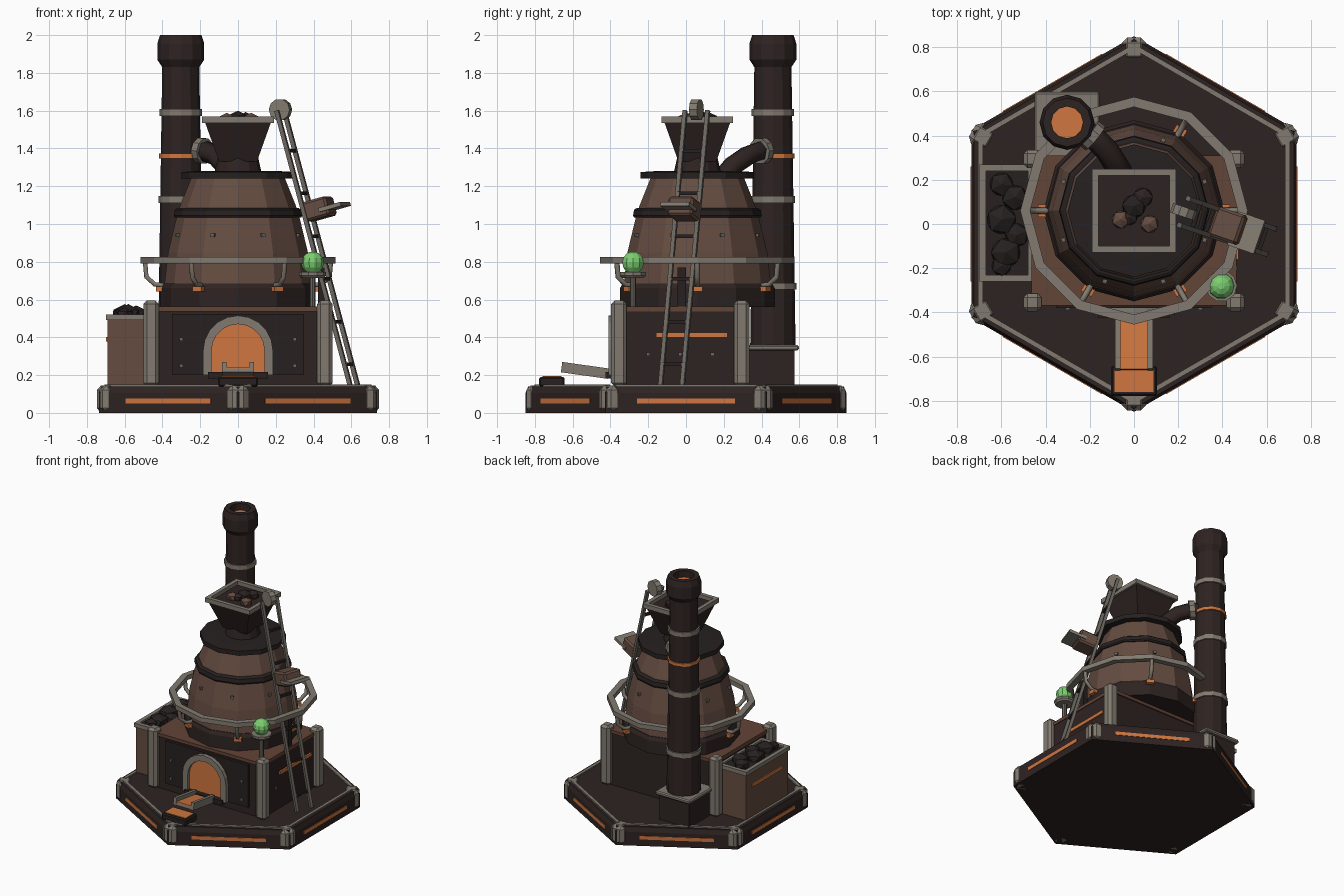
import bpy, bmesh, math, random
from mathutils import Vector, Matrix

cube = bpy.data.objects.get("Cube")
if cube:
    bpy.data.objects.remove(cube, do_unlink=True)
random.seed(4)


def material(name, r, g, b):
    m = bpy.data.materials.new(name)
    m.use_nodes = True
    m.diffuse_color = (r, g, b, 1)
    m.node_tree.nodes["Principled BSDF"].inputs["Base Color"].default_value = (r, g, b, 1)
    return m


DARK = material("dark brick", .027, .017, .0155)
BAND = material("black iron", .02, .015, .0145)
BROWN = material("brown brick", .13, .073, .053)
RUST = material("rusty slab", .125, .058, .038)
GREY = material("stone grey", .22, .195, .16)
STEEL = material("dull steel", .15, .135, .115)
ORANGE = material("glowing orange", .62, .18, .05)
GREEN = material("green glass", .2, .62, .16)


def finish(name, bm, mat):
    bmesh.ops.recalc_face_normals(bm, faces=bm.faces)
    me = bpy.data.meshes.new(name)
    bm.to_mesh(me)
    bm.free()
    me.materials.append(mat)
    ob = bpy.data.objects.new(name, me)
    bpy.context.collection.objects.link(ob)
    return ob


def box(name, loc, size, mat, rot=None, bevel=0):
    bm = bmesh.new()
    bmesh.ops.create_cube(bm, size=1)
    bmesh.ops.scale(bm, vec=size, verts=bm.verts)
    if bevel:
        bmesh.ops.bevel(bm, geom=bm.edges[:], offset=bevel, segments=1, affect='EDGES')
    m = Matrix.Translation(loc) @ (rot or Matrix.Identity(4))
    bmesh.ops.transform(bm, matrix=m, verts=bm.verts)
    return finish(name, bm, mat)


def beam(name, a, b, thick, mat):
    a, b = Vector(a), Vector(b)
    rot = (b - a).to_track_quat('Z', 'Y').to_matrix().to_4x4()
    return box(name, (a + b) / 2, (thick, thick, (b - a).length), mat, rot)


def lathe(name, profile, mat, centre=(0, 0, 0), sides=12, phase=0, rot=None, closed=False):
    """Turn (radius, height) points; closed joins the last ring to the first."""
    bm = bmesh.new()
    rings = []
    for r, z in profile:
        angles = [phase + math.tau * i / sides for i in range(sides)]
        rings.append([bm.verts.new((r * math.cos(t), r * math.sin(t), z)) for t in angles])
    pairs = list(zip(rings, rings[1:])) + ([(rings[-1], rings[0])] if closed else [])
    for lo, hi in pairs:
        for i in range(sides):
            j = (i + 1) % sides
            bm.faces.new((lo[i], lo[j], hi[j], hi[i]))
    if not closed:
        bm.faces.new(rings[0])
        bm.faces.new(rings[-1])
    m = Matrix.Translation(centre) @ (rot or Matrix.Identity(4))
    bmesh.ops.transform(bm, matrix=m, verts=bm.verts)
    return finish(name, bm, mat)


def pipe(name, points, radius, mat):
    cu = bpy.data.curves.new(name, 'CURVE')
    cu.dimensions = '3D'
    cu.bevel_depth, cu.bevel_resolution, cu.use_fill_caps = radius, 1, True
    sp = cu.splines.new('POLY')
    sp.points.add(len(points) - 1)
    for p, co in zip(sp.points, points):
        p.co = (*co, 1)
    cu.materials.append(mat)
    ob = bpy.data.objects.new(name, cu)
    bpy.context.collection.objects.link(ob)
    return ob


def rock(name, loc, r, mat):
    bm = bmesh.new()
    bmesh.ops.create_icosphere(bm, subdivisions=1, radius=r)
    m = Matrix.Translation(loc) @ Matrix.Rotation(random.random() * 6, 4, 'Z') @ Matrix.Diagonal((1, 1, .75, 1))
    bmesh.ops.transform(bm, matrix=m, verts=bm.verts)
    return finish(name, bm, mat)


def arch(name, r_in, r_out, z0, zc, y_front, y_back, mat):
    """Round-topped frame, or a solid panel when r_in is 0."""
    def outline(r):
        arc = [(r * math.cos(math.pi * i / 10), zc + r * math.sin(math.pi * i / 10)) for i in range(11)]
        return [(r, z0)] + arc + [(-r, z0)]
    bm = bmesh.new()
    out = [bm.verts.new((x, y_front, z)) for x, z in outline(r_out)]
    if r_in:
        inn = [bm.verts.new((x, y_front, z)) for x, z in outline(r_in)]
        faces = [bm.faces.new((out[i], out[i + 1], inn[i + 1], inn[i])) for i in range(len(out) - 1)]
    else:
        faces = [bm.faces.new(out)]
    ext = bmesh.ops.extrude_face_region(bm, geom=faces, use_keep_orig=True)
    moved = [v for v in ext["geom"] if isinstance(v, bmesh.types.BMVert)]
    bmesh.ops.translate(bm, vec=(0, y_back - y_front, 0), verts=moved)
    return finish(name, bm, mat)


def rim(name, cx, cy, hx, hy, z, w, h, mat):
    for s in (-1, 1):
        box(name + "_side", (cx + s * (hx - w / 2), cy, z), (w, 2 * hy, h), mat)
        box(name + "_end", (cx, cy + s * (hy - w / 2), z), (2 * hx - 2 * w, w, h), mat)


# Hexagonal base with corner blocks, top trim and glowing slots
lathe("base", [(.85, 0), (.85, .105), (.835, .14)], DARK, sides=6, phase=math.pi / 6)
for i in range(6):
    corner = Matrix.Rotation(math.radians(30 + 60 * i), 4, 'Z')
    side = Matrix.Rotation(math.radians(60 * i), 4, 'Z')
    box("base_corner", corner @ Vector((.79, 0, .073)), (.11, .11, .146), GREY, corner, .025)
    box("base_trim", side @ Vector((.695, 0, .142)), (.022, .76, .016), GREY, side)
    box("base_slot", side @ Vector((.735, 0, .064)), (.01, .52, .026), ORANGE, side)

# Square firebox
CY = -.03
box("firebox", (0, CY, .34), (.92, .66, .4), DARK)
box("firebox_top", (0, CY, .55), (.93, .68, .025), RUST)
box("front_panel", (0, -.365, .362), (.7, .03, .325), BAND)
for x in (-.46, .46):
    for y in (-.355, .295):
        box("corner_post", (x, y, .367), (.082, .082, .455), GREY, bevel=.018)
for x in (-.3, .3):
    for z in (.25, .39):
        box("panel_rivet", (x, -.383, z), (.02, .012, .02), STEEL)
for s in (-1, 1):
    box("side_slot", (s * .462, .03, .412), (.02, .38, .025), ORANGE)
    for y in (-.2, -.03, .14):
        box("side_rivet", (s * .462, y, .31), (.012, .02, .02), STEEL)

# Furnace mouth, pouring chute and casting tray
arch("mouth_frame", .14, .185, .2, .33, -.41, -.37, GREY)
arch("mouth_glow", 0, .142, .2, .33, -.388, -.37, ORANGE)
box("mouth_sill", (0, -.395, .2), (.32, .06, .035), BAND)
tilt = Matrix.Rotation(math.radians(-8), 4, 'X')
chute = Vector((0, -.535, .225))
box("chute_floor", chute + Vector((0, 0, -.017)), (.165, .25, .02), GREY, tilt)
box("chute_metal", chute + Vector((0, 0, -.004)), (.125, .248, .008), ORANGE, tilt)
for s in (-1, 1):
    box("chute_wall", chute + Vector((s * .074, 0, 0)), (.024, .25, .055), GREY, tilt)
box("casting_tray", (0, -.71, .165), (.21, .135, .05), BAND, bevel=.008)
box("cast_metal", (0, -.71, .19), (.175, .1, .008), ORANGE)

# Fuel bin
box("fuel_bin", (-.575, .005, .325), (.23, .51, .36), BROWN)
box("bin_fill", (-.575, .005, .503), (.2, .47, .012), BAND)
rim("bin_rim", -.575, .005, .125, .265, .507, .03, .03, GREY)
box("bin_slot", (-.692, .005, .39), (.012, .36, .025), ORANGE)
for x, y, r in [(-.6, .02, .075), (-.58, -.13, .075), (-.6, .18, .06), (-.54, .12, .065),
                (-.53, -.05, .06), (-.6, -.19, .05)]:
    rock("coal", (x, y, .52), r, BAND)

# Banded kiln
K = Vector((0, .06, 0))
lathe("kiln_foot", [(.41, .56), (.41, .66), (.395, .685)], DARK, K)
lathe("kiln_body", [(.39, .68), (.37, .85), (.322, 1.05), (.305, 1.1), (.245, 1.25)], BROWN, K)
lathe("kiln_band", [(.335, 1.035), (.34, 1.045), (.335, 1.075), (.32, 1.085)], BAND, K)
lathe("kiln_cap", [(.3, 1.24), (.3, 1.275), (.22, 1.28)], BAND, K)
lathe("kiln_neck", [(.125, 1.27), (.105, 1.36)], DARK, K)
for i in range(8):
    turn = Matrix.Rotation(math.radians(22.5 + 45 * i), 4, 'Z')
    box("kiln_rivet", K + turn @ Vector((.342, 0, .94)), (.025, .02, .02), STEEL, turn)

# Ring rail on brackets
lathe("ring_rail", [(.515, .79), (.515, .825), (.47, .825), (.47, .79)], GREY, K, closed=True)
for i in range(6):
    turn = Matrix.Rotation(math.radians(60 * i), 4, 'Z')
    path = [(.492, 0, .8), (.485, 0, .72), (.44, 0, .68), (.39, 0, .675)]
    pipe("rail_bracket", [K + turn @ Vector(p) for p in path], .014, GREY)
    box("bracket_foot", K + turn @ Vector((.415, 0, .655)), (.04, .055, .026), ORANGE, turn)

# Hopper with ore
R2 = math.sqrt(2)
lathe("hopper", [(.1 * R2, 1.33), (.175 * R2, 1.54)], DARK, K, 4, math.pi / 4)
rim("hopper_rim", 0, .06, .19, .19, 1.552, .03, .034, GREY)
for x, y, r, m in [(0, .08, .06, BAND), (-.06, .02, .045, BROWN), (.07, 0, .045, BROWN),
                   (.04, .12, .05, DARK), (-.02, .03, .04, DARK)]:
    rock("ore", (x, y, 1.555), r, m)

# Chimney
C = Vector((-.303, .46, 0))
box("chimney_foot", C + Vector((0, -.01, .235)), (.25, .25, .2), DARK)
box("chimney_plinth", C + Vector((0, -.01, .345)), (.295, .295, .03), GREY, bevel=.008)
lathe("chimney_stack", [(.12, .36), (.098, 1.85)], DARK, C)
lathe("chimney_top", [(.098, 1.83), (.124, 1.87), (.124, 1.955), (.11, 2), (.072, 2), (.072, 1.9)], DARK, C)
lathe("chimney_glow", [(.073, 1.94), (.073, 1.95)], ORANGE, C)
for z, r, m in [(.67, .125, GREY), (1.13, .117, GREY), (1.59, .112, GREY), (1.36, .115, ORANGE)]:
    h = .018 if m is GREY else .012
    lathe("chimney_band", [(r, z - h), (r, z + h)], m, C)

# Flue pipe
pipe("flue", [(-.05, .2, 1.25), (-.07, .25, 1.31), (-.12, .33, 1.365), (-.19, .4, 1.39), (-.3, .46, 1.39)], .055, DARK)
aim = Vector((-.11, .09, .015)).to_track_quat('Z', 'Y').to_matrix().to_4x4()
lathe("flue_collar", [(.07, -.02), (.07, .02)], GREY, (-.19, .4, 1.388), 10, 0, aim)

# Inclined skip hoist
rails = [(Vector((.635, -.02, .14)), Vector((.245, .115, 1.6))),
         (Vector((.595, -.135, .14)), Vector((.205, -.005, 1.6)))]
for a, b in rails:
    beam("hoist_rail", a, b, .022, STEEL)
for i in range(6):
    t = .08 + i * .155
    beam("hoist_tie", *[a.lerp(b, t) for a, b in rails], .018, BAND)
across = Vector((.04, .118, 0)).to_track_quat('Z', 'Y').to_matrix().to_4x4()
lathe("hoist_pulley", [(.058, -.022), (.058, .022)], GREY, (.225, .055, 1.605), 10, 0, across)
box("hoist_strut", (.44, -.022, .66), (.035, .045, .22), BAND)
yaw = Matrix.Rotation(math.radians(-19), 4, 'Z')
lean = yaw @ Matrix.Rotation(math.radians(-15), 4, 'Y')
box("skip_bucket", (.43, -.01, 1.08), (.14, .14, .105), BROWN, lean, .012)
box("skip_lip", (.51, -.04, 1.09), (.13, .16, .022), GREY, lean)

# Signal lamp
L = Vector((.395, -.28, 0))
lathe("lamp_post", [(.016, .55), (.016, .73)], STEEL, L, 8)
lathe("lamp_dish", [(.06, .715), (.072, .728), (.072, .745)], GREY, L, 10)
lathe("lamp_globe", [(.06 * math.cos(t), .795 + .06 * math.sin(t))
                     for t in (math.radians(a) for a in range(-75, 90, 25))], GREEN, L, 10)
